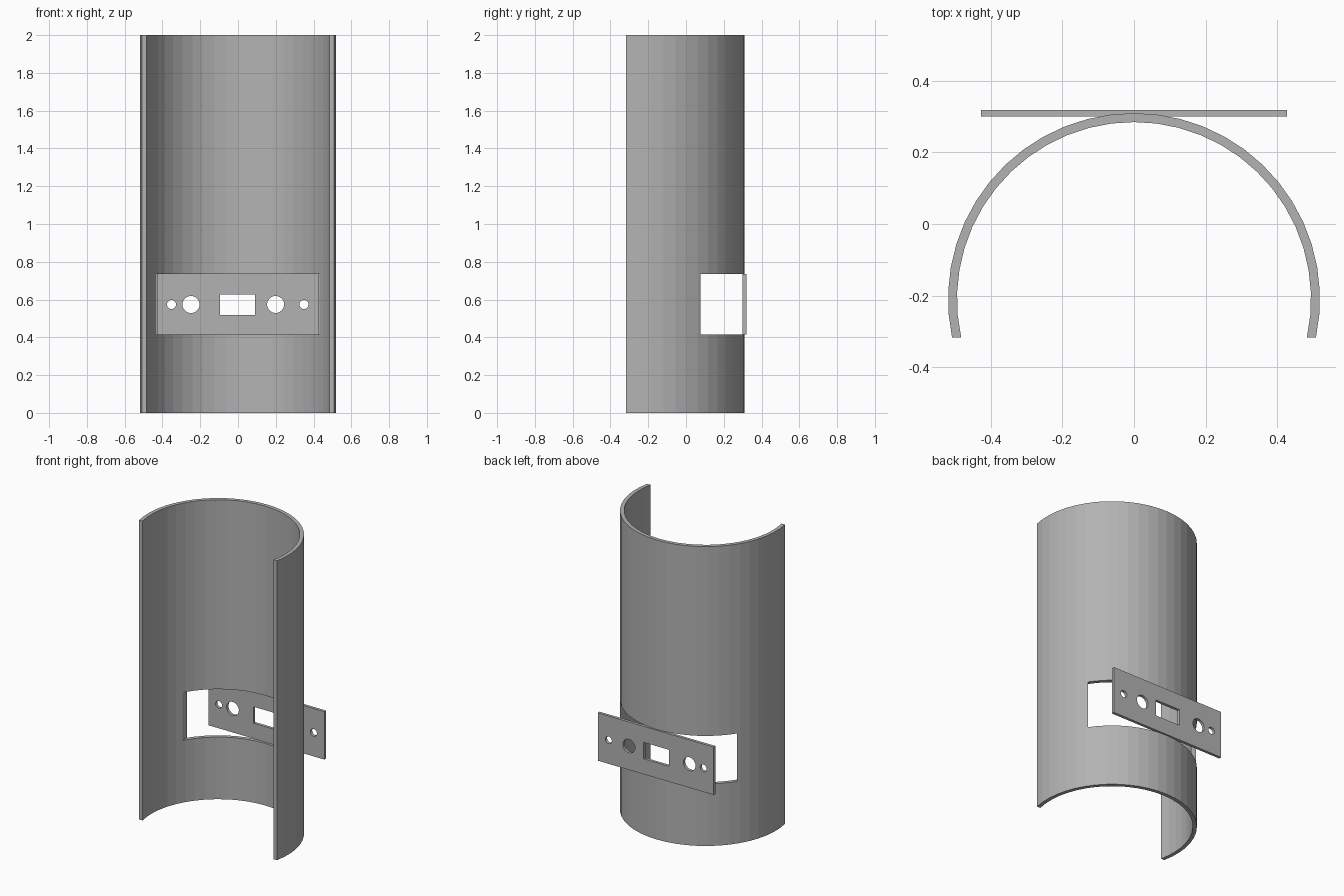
import bpy, bmesh, math
from mathutils import Matrix, Vector

old = bpy.data.objects.get("Cube")
if old:
    bpy.data.objects.remove(old, do_unlink=True)

grey = bpy.data.materials.new("plain grey")
grey.use_nodes = True
colour = (0.45, 0.45, 0.45, 1)
grey.diffuse_color = colour
grey.node_tree.nodes["Principled BSDF"].inputs["Base Color"].default_value = colour


def finish(name, bm):
    bmesh.ops.recalc_face_normals(bm, faces=bm.faces)
    mesh = bpy.data.meshes.new(name)
    bm.to_mesh(mesh)
    bm.free()
    mesh.materials.append(grey)
    obj = bpy.data.objects.new(name, mesh)
    bpy.context.collection.objects.link(obj)
    return obj


def add_box(bm, low, high):
    low, high = Vector(low), Vector(high)
    place = Matrix.Translation((low + high) / 2) @ Matrix.Diagonal((*(high - low), 1))
    bmesh.ops.create_cube(bm, size=1, matrix=place)


def add_rod(bm, x, z, radius):
    place = Matrix.Translation((x, 0.31, z)) @ Matrix.Rotation(math.pi / 2, 4, "X")
    bmesh.ops.create_cone(bm, cap_ends=True, segments=32, radius1=radius,
                          radius2=radius, depth=0.2, matrix=place)


def cut(obj, cutter):
    mod = obj.modifiers.new("cut", "BOOLEAN")
    mod.operation = "DIFFERENCE"
    mod.solver = "EXACT"
    mod.object = cutter
    bpy.context.view_layer.objects.active = obj
    bpy.ops.object.modifier_apply(modifier=mod.name)
    bpy.data.objects.remove(cutter, do_unlink=True)


# Curved shell: an open ring profile, cut flat at the front ends
CENTRE_Y, FRONT_Y, OUTER, INNER, STEPS = -0.21, -0.317, 0.52, 0.495, 28


def arc(radius):
    drop = math.asin((CENTRE_Y - FRONT_Y) / radius)
    span = math.pi + 2 * drop
    return [(radius * math.cos(-drop + span * i / STEPS),
             CENTRE_Y + radius * math.sin(-drop + span * i / STEPS))
            for i in range(STEPS + 1)]


bm = bmesh.new()
rings = [[[bm.verts.new((x, y, z)) for x, y in arc(r)] for z in (0, 2)]
         for r in (OUTER, INNER)]
(ob, ot), (ib, it) = rings
for i in range(STEPS):
    for a, b in ((ob, ot), (ot, it), (it, ib), (ib, ob)):
        bm.faces.new((a[i], a[i + 1], b[i + 1], b[i]))
for i in (0, STEPS):
    bm.faces.new((ob[i], ot[i], it[i], ib[i]))
shell = finish("curved_shell", bm)

# Wide opening through the back of the shell
LOW, HIGH = 0.415, 0.735
bm = bmesh.new()
add_box(bm, (-0.432, -0.1, LOW), (0.432, 0.5, HIGH))
cut(shell, finish("opening_cutter", bm))

# Flat panel behind the opening
bm = bmesh.new()
add_box(bm, (-0.428, 0.3, LOW), (0.428, 0.319, HIGH))
panel = finish("back_panel", bm)

# Window, two large holes and two screw holes in the panel
bm = bmesh.new()
add_box(bm, (-0.096, 0.2, 0.518), (0.09, 0.4, 0.628))
for x, radius in ((-0.352, 0.024), (-0.249, 0.045), (0.199, 0.045), (0.349, 0.024)):
    add_rod(bm, x, 0.574, radius)
cut(panel, finish("hole_cutter", bm))
